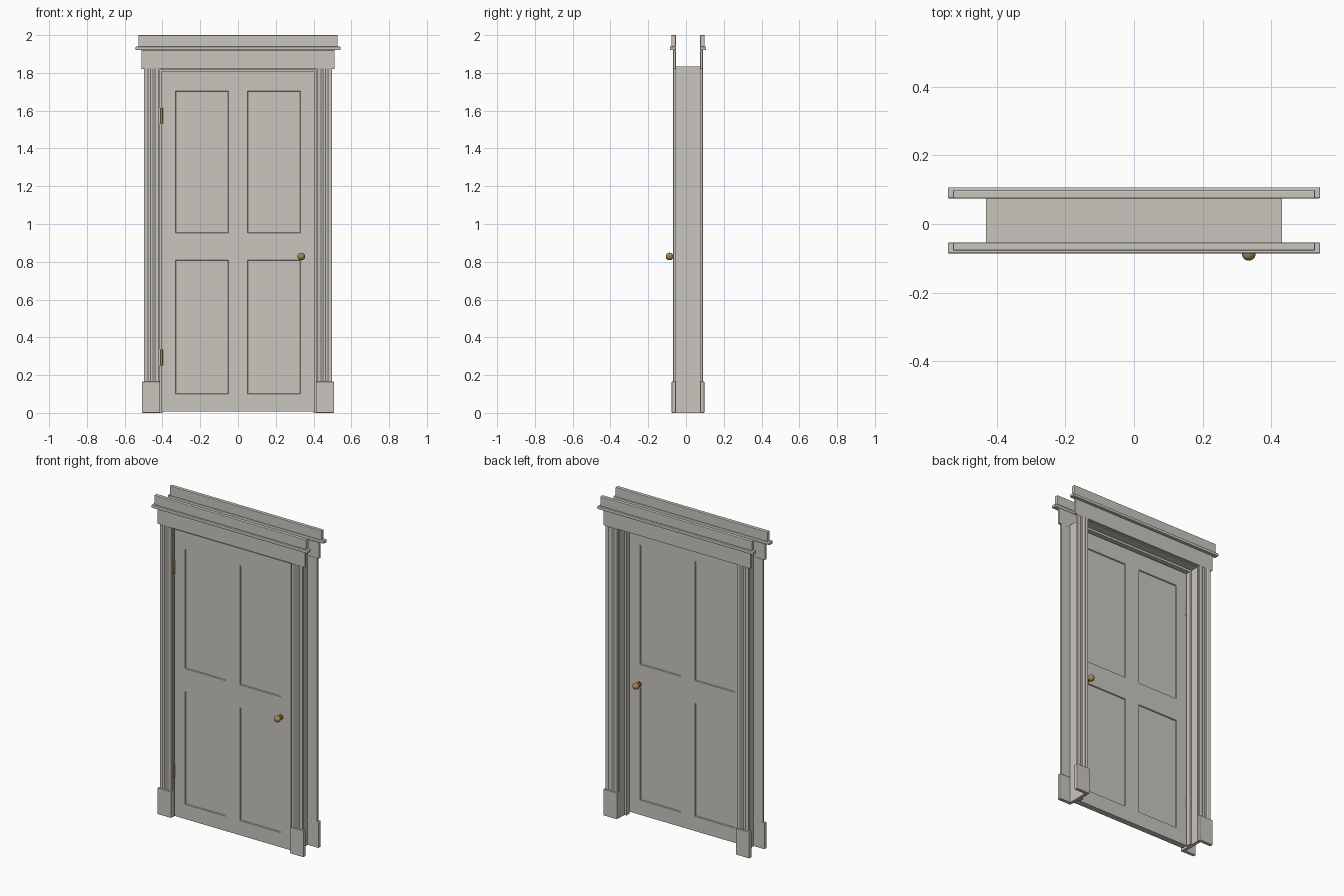
import bpy, bmesh, math
from mathutils import Matrix, Vector

if "Cube" in bpy.data.objects:
    bpy.data.objects.remove(bpy.data.objects["Cube"])


def material(name, rgb):
    m = bpy.data.materials.new(name)
    m.diffuse_color = (*rgb, 1)
    m.use_nodes = True
    m.node_tree.nodes["Principled BSDF"].inputs["Base Color"].default_value = m.diffuse_color
    return m


PAINT = material("warm_grey_paint", (0.59, 0.565, 0.515))
BRASS = material("aged_brass", (0.38, 0.24, 0.09))


def finish(name, bm, mat, bevel=0.0):
    bmesh.ops.recalc_face_normals(bm, faces=bm.faces)
    me = bpy.data.meshes.new(name)
    bm.to_mesh(me)
    bm.free()
    me.materials.append(mat)
    ob = bpy.data.objects.new(name, me)
    bpy.context.collection.objects.link(ob)
    if bevel:
        mod = ob.modifiers.new("soft_edges", 'BEVEL')
        mod.width = bevel
        mod.segments = 2
        mod.limit_method = 'ANGLE'
    return ob


def box_mesh(x, y, z):
    bm = bmesh.new()
    bmesh.ops.create_cube(bm, size=1)
    for v in bm.verts:
        v.co = [lo + (c + 0.5) * (hi - lo) for c, (lo, hi) in zip(v.co, (x, y, z))]
    return bm


def box(name, x, y, z, mat=PAINT, bevel=0.0):
    return finish(name, box_mesh(x, y, z), mat, bevel)


def prism(name, pts, z0, z1, mat):
    """Extrude an xy outline upward."""
    bm = bmesh.new()
    f = bm.faces.new([bm.verts.new((x, y, z0)) for x, y in pts])
    up = bmesh.ops.extrude_face_region(bm, geom=[f])["geom"]
    bmesh.ops.translate(bm, vec=(0, 0, z1 - z0),
                        verts=[v for v in up if isinstance(v, bmesh.types.BMVert)])
    return finish(name, bm, mat)


def smooth(ob):
    bpy.ops.object.select_all(action='DESELECT')
    ob.select_set(True)
    bpy.context.view_layer.objects.active = ob
    bpy.ops.object.shade_smooth_by_angle(angle=math.radians(35))


FRONT, BACK = -0.054, 0.075     # wall faces of the jamb
TOP = 1.835

# jamb lining and door stops
for s, side in ((-1, "left"), (1, "right")):
    box(f"jamb_{side}", sorted((s * 0.413, s * 0.432)), (FRONT, BACK), (0, TOP))
    box(f"stop_{side}", sorted((s * 0.399, s * 0.413)), (-0.008, 0.022), (0, 1.815))
box("jamb_head", (-0.413, 0.413), (FRONT, BACK), (1.815, TOP))
box("stop_head", (-0.399, 0.399), (-0.008, 0.022), (1.801, 1.815))

# trim on both wall faces
for face, y0, d in (("front", FRONT, -1), ("back", BACK, 1)):
    def depth(t):
        return sorted((y0, y0 + d * t))
    for s, side in ((-1, "left"), (1, "right")):
        box(f"{face}_plinth_{side}", sorted((s * 0.413, s * 0.508)), depth(0.022),
            (0, 0.165), bevel=0.003)
        # casing with shallow flutes
        outline = [(s * 0.418, y0), (s * 0.418, y0 + d * 0.013), (s * 0.421, y0 + d * 0.015)]
        for i in range(41):
            t = i / 40
            wave = abs(math.sin(t * 5 * math.pi))
            outline.append((s * (0.426 + 0.063 * t), y0 + d * (0.015 - 0.0018 * wave)))
        outline += [(s * 0.494, y0 + d * 0.015), (s * 0.497, y0 + d * 0.013), (s * 0.497, y0)]
        smooth(prism(f"{face}_casing_{side}", outline, 0.165, 1.82, PAINT))
    box(f"{face}_frieze", (-0.512, 0.512), depth(0.014), (1.82, 1.92), bevel=0.002)
    box(f"{face}_fillet", (-0.543, 0.543), depth(0.032), (1.92, 1.939), bevel=0.004)
    box(f"{face}_cap", (-0.528, 0.528), depth(0.023), (1.939, 2.0), bevel=0.003)

# door leaf with four sunk panels on each face
DF, DB = -0.053, -0.016
bm = box_mesh((-0.406, 0.406), (DF, DB), (0.008, 1.81))
XS, ZS = (-0.331, -0.051, 0.051, 0.331), (0.10, 0.81, 0.953, 1.703)
for axis, cuts in ((Vector((1, 0, 0)), XS), (Vector((0, 0, 1)), ZS)):
    for c in cuts:
        bmesh.ops.bisect_plane(bm, geom=bm.verts[:] + bm.edges[:] + bm.faces[:],
                               plane_co=axis * c, plane_no=axis)
bm.normal_update()
panels = []
for f in bm.faces:
    c = f.calc_center_median()
    if abs(f.normal.y) > 0.9 and 0.051 < abs(c.x) < 0.331 and (
            ZS[0] < c.z < ZS[1] or ZS[2] < c.z < ZS[3]):
        panels.append(f)
bmesh.ops.inset_individual(bm, faces=panels, thickness=0.004, depth=-0.006)
bmesh.ops.dissolve_limit(bm, angle_limit=0.01, verts=bm.verts[:], edges=bm.edges[:])
finish("door_leaf", bm, PAINT)

# knobs with stem and rose on both faces
for face, y0, d in (("front", DF, -1), ("back", DB, 1)):
    bm = bmesh.new()
    turn = Matrix.Rotation(math.pi / 2, 4, 'X')
    at = lambda t: Matrix.Translation((0.335, y0 + d * t, 0.828))
    bmesh.ops.create_uvsphere(bm, u_segments=24, v_segments=14, radius=0.02,
                              matrix=at(0.034) @ turn)
    for r, length in ((0.009, 0.03), (0.016, 0.005)):
        bmesh.ops.create_cone(bm, cap_ends=True, segments=24, radius1=r, radius2=r,
                              depth=length, matrix=at(length / 2) @ turn)
    smooth(finish(f"{face}_knob", bm, BRASS))

# hinges on the left edge: leaf through the gap plus knuckle
for z, name in ((0.293, "lower"), (1.573, "upper")):
    box(f"{name}_hinge_leaf", (-0.412, -0.397), (-0.056, -0.013), (z - 0.042, z + 0.042), BRASS)
    bm = bmesh.new()
    bmesh.ops.create_cone(bm, cap_ends=True, segments=16, radius1=0.006, radius2=0.006,
                          depth=0.084, matrix=Matrix.Translation((-0.404, -0.057, z)))
    smooth(finish(f"{name}_hinge_knuckle", bm, BRASS))
